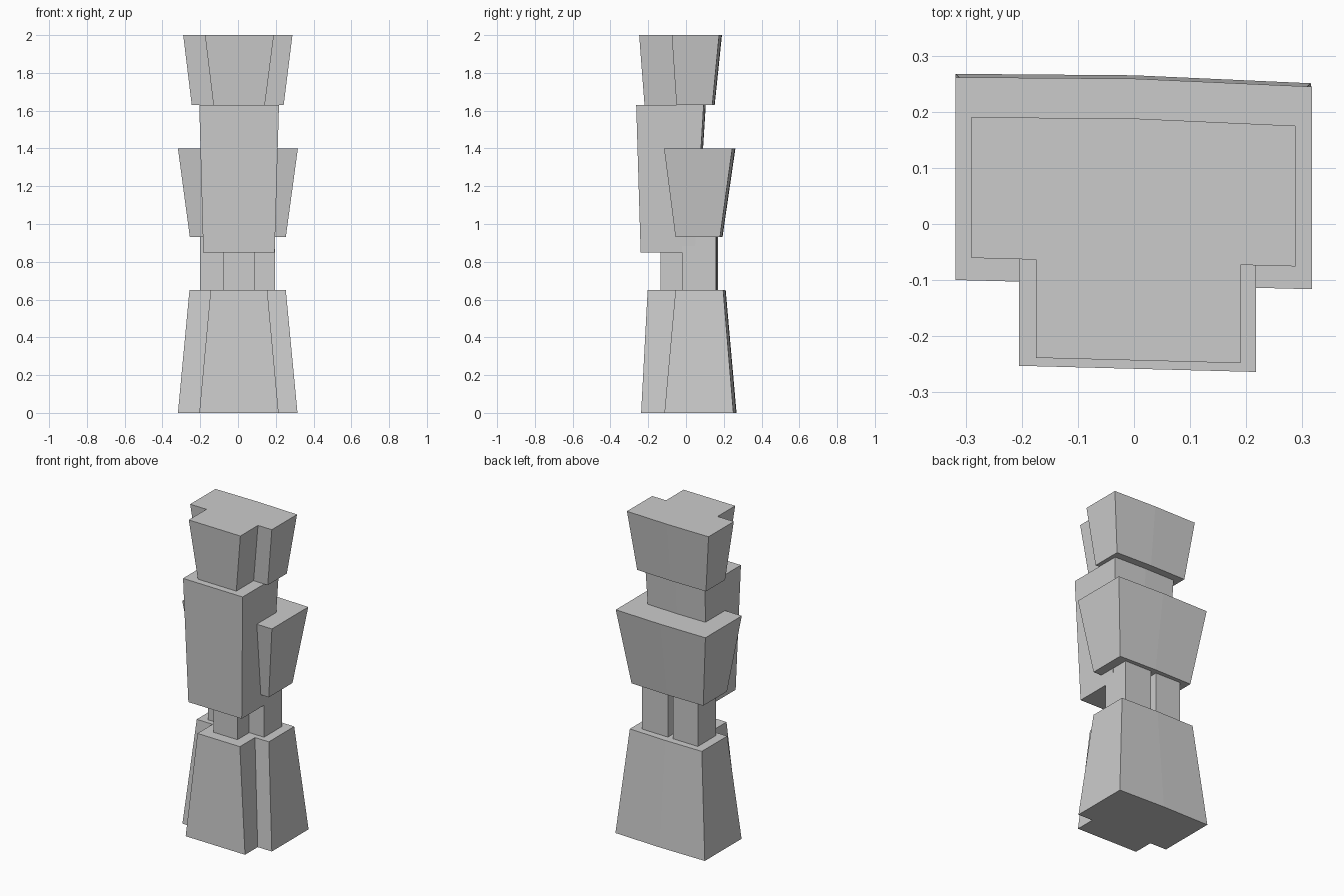
import bpy
import bmesh

cube = bpy.data.objects.get("Cube")
if cube:
    bpy.data.objects.remove(cube, do_unlink=True)

STONE = (0.6, 0.6, 0.6, 1.0)
stone = bpy.data.materials.new("stone_grey")
stone.use_nodes = True
stone.diffuse_color = STONE
stone.node_tree.nodes["Principled BSDF"].inputs["Base Color"].default_value = STONE

SKEW = 0.026  # fronts lean slightly across the width


def front(x, y):
    return (x, y - SKEW * x)


def block_plan(x0, x1, y0, back):
    """Four-sided plan with a slightly bent back edge."""
    return [front(x0, y0), front(x1, y0),
            (x1, back - 0.045 * x1), (0, back), (x0, back - 0.008 * x0)]


def tee_plan(x0, x1, y0, back, lobe0, lobe1, nose):
    """Wide block plan with a narrower lobe to the front."""
    block = block_plan(x0, x1, y0, back)
    lobe = [front(lobe0, y0), front(lobe0, nose), front(lobe1, nose), front(lobe1, y0)]
    return block[:1] + lobe + block[1:]


def loft(name, bottom, z0, top, z1):
    """Join a bottom plan and a top plan into a closed tapered solid."""
    bm = bmesh.new()
    low = [bm.verts.new((x, y, z0)) for x, y in bottom]
    high = [bm.verts.new((x, y, z1)) for x, y in top]
    bm.faces.new(low[::-1])
    bm.faces.new(high)
    n = len(low)
    for i in range(n):
        j = (i + 1) % n
        bm.faces.new((low[i], low[j], high[j], high[i]))
    bmesh.ops.recalc_face_normals(bm, faces=bm.faces)
    mesh = bpy.data.meshes.new(name)
    bm.to_mesh(mesh)
    bm.free()
    mesh.materials.append(stone)
    obj = bpy.data.objects.new(name, mesh)
    bpy.context.collection.objects.link(obj)
    return obj


def column(name, x0, x1, y0, y1, z0, z1):
    """Straight upright column."""
    plan = [front(x0, y0), front(x1, y0), front(x1, y1), front(x0, y1)]
    return loft(name, plan, z0, plan, z1)


# Flared base
loft("base",
     tee_plan(-0.318, 0.315, -0.106, 0.265, -0.205, 0.215, -0.232), 0,
     tee_plan(-0.257, 0.253, -0.049, 0.208, -0.145, 0.155, -0.199), 0.65)

# Waist columns with a narrow slot at the back
column("waist_front", -0.08, 0.09, -0.132, 0.0, 0.65, 0.85)
column("waist_right", -0.2, -0.025, -0.015, 0.163, 0.65, 0.93)
column("waist_left", 0.012, 0.195, -0.015, 0.163, 0.65, 0.93)

# Tall front slab
loft("torso",
     block_plan(-0.184, 0.194, -0.235, 0.055), 0.85,
     block_plan(-0.205, 0.217, -0.258, 0.103), 1.63)

# Wide rear block that widens upward
loft("shoulder_block",
     block_plan(-0.255, 0.253, -0.049, 0.191), 0.93,
     block_plan(-0.318, 0.317, -0.108, 0.259), 1.4)

# Flared head
loft("head",
     tee_plan(-0.245, 0.242, -0.044, 0.15, -0.13, 0.142, -0.216), 1.63,
     tee_plan(-0.29, 0.288, -0.068, 0.188, -0.175, 0.19, -0.243), 2)
